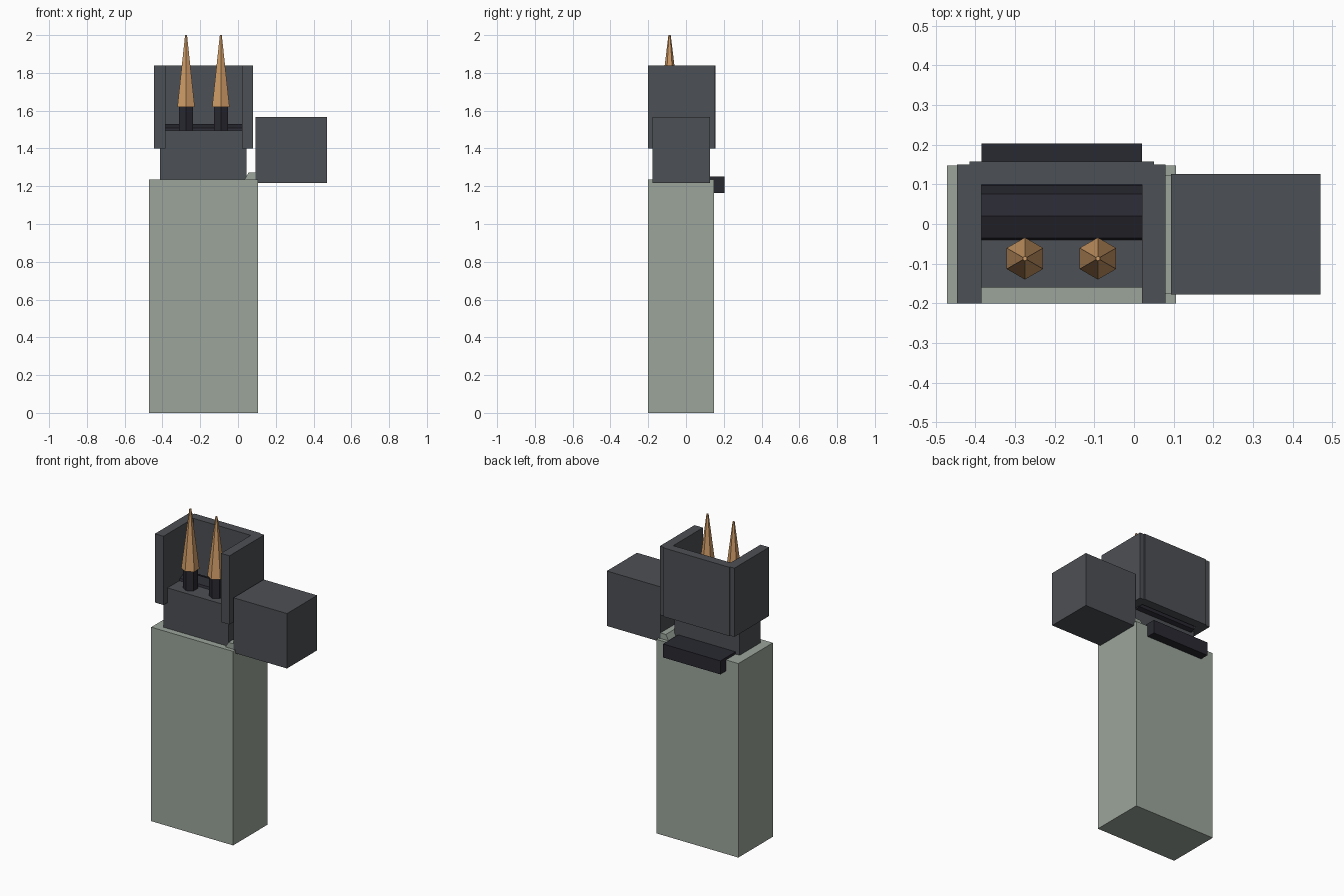
import bpy, bmesh, math
from mathutils import Vector

if "Cube" in bpy.data.objects:
    bpy.data.objects.remove(bpy.data.objects["Cube"])


def mat(name, rgb):
    m = bpy.data.materials.new(name)
    m.diffuse_color = (*rgb, 1)
    m.use_nodes = True
    m.node_tree.nodes["Principled BSDF"].inputs["Base Color"].default_value = m.diffuse_color
    return m


SAGE = mat("sage_green", (0.33, 0.375, 0.33))
GREY = mat("slate_grey", (0.073, 0.080, 0.090))
DARK = mat("dark_charcoal", (0.022, 0.022, 0.031))
COPPER = mat("copper", (0.62, 0.33, 0.135))


def loft(name, rings, material):
    """Solid through rings of equal point count, capped at both ends."""
    bm = bmesh.new()
    vs = [[bm.verts.new(p) for p in r] for r in rings]
    n = len(rings[0])
    for a, b in zip(vs, vs[1:]):
        for i in range(n):
            j = (i + 1) % n
            bm.faces.new((a[i], a[j], b[j], b[i]))
    bm.faces.new(vs[0][::-1])
    bm.faces.new(vs[-1])
    bmesh.ops.recalc_face_normals(bm, faces=bm.faces)
    me = bpy.data.meshes.new(name)
    bm.to_mesh(me)
    bm.free()
    me.materials.append(material)
    ob = bpy.data.objects.new(name, me)
    bpy.context.collection.objects.link(ob)
    return ob


def extrude_z(name, outline, z0, z1, material):
    return loft(name, [[Vector((x, y, z)) for x, y in outline] for z in (z0, z1)], material)


def box(name, x0, x1, y0, y1, z0, z1, material):
    return extrude_z(name, [(x0, y0), (x1, y0), (x1, y1), (x0, y1)], z0, z1, material)


def ngon(n, r, start):
    return [(r * math.cos(start + 2 * math.pi * i / n),
             r * math.sin(start + 2 * math.pi * i / n)) for i in range(n)]


# Body and the neck block on top of it
box("body", -0.472, 0.106, -0.2, 0.147, 0, 1.236, SAGE)
box("neck_block", -0.413, 0.046, -0.16, 0.05, 1.2, 1.494, GREY)

# U-shaped wind guard, open to the front, with a thin back plate
extrude_z("wind_guard", [(-0.446, -0.2), (-0.385, -0.2), (-0.385, 0.1), (0.02, 0.1),
                         (0.02, -0.2), (0.08, -0.2), (0.08, 0.15), (-0.446, 0.15)],
          1.4, 1.838, GREY)
box("guard_back_plate", -0.415, 0.05, 0.149, 0.157, 1.4, 1.838, GREY)

# Flipped-open lid and its six-sided hinge barrel
box("lid", 0.093, 0.47, -0.178, 0.126, 1.216, 1.566, GREY)
loft("hinge", [[Vector((0.076 + a, y, 1.236 + b)) for a, b in ngon(6, 0.041, 0)]
               for y in (-0.176, 0.124)], SAGE)

# Eight-sided roller across the guard, and the trigger bar at the back
loft("roller", [[Vector((x, 0.02 + a, 1.452 + b)) for a, b in ngon(8, 0.078, math.pi / 2)]
                for x in (-0.39, 0.025)], DARK)
box("rear_bar", -0.385, 0.02, 0.045, 0.203, 1.165, 1.251, DARK)

# Two six-sided prongs: dark sockets and tapered copper tips
for side, cx in (("left", -0.275), ("right", -0.091)):
    for part, levels, m in (("socket", ((1.47, 0.043), (1.622, 0.043)), DARK),
                            ("tip", ((1.62, 0.053), (2.0, 0.006)), COPPER)):
        loft(f"{side}_prong_{part}",
             [[Vector((cx + a, -0.087 + b, z)) for a, b in ngon(6, r, math.pi / 2)]
              for z, r in levels], m)
